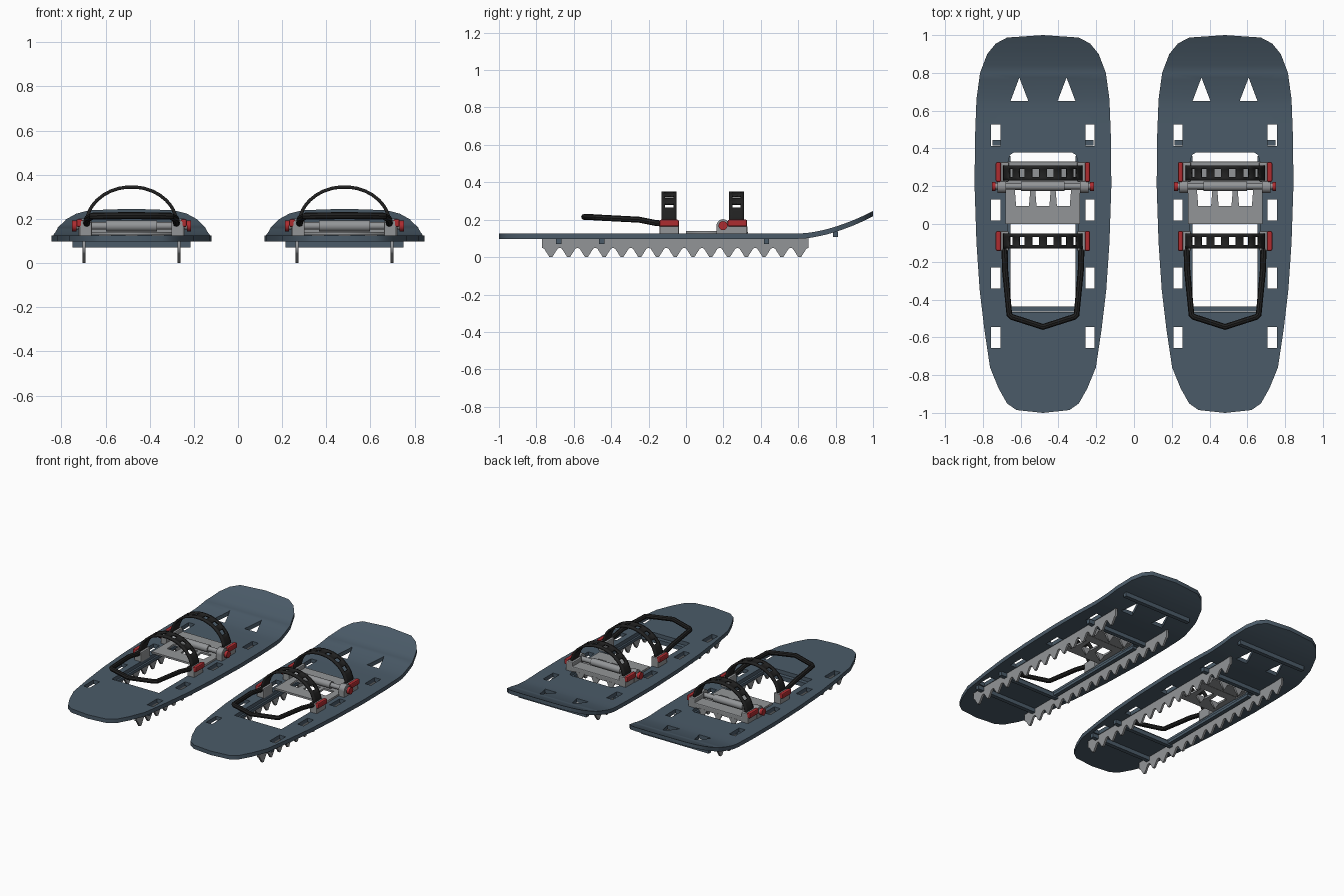
import bpy, bmesh, math
from mathutils import Matrix, Vector

cube = bpy.data.objects.get("Cube")
if cube:
    bpy.data.objects.remove(cube, do_unlink=True)


def material(name, rgb):
    m = bpy.data.materials.new(name)
    m.use_nodes = True
    m.diffuse_color = (*rgb, 1)
    m.node_tree.nodes["Principled BSDF"].inputs["Base Color"].default_value = (*rgb, 1)
    return m


SLATE = material("slate blue", (0.07, 0.105, 0.14))
GREY = material("metal grey", (0.29, 0.30, 0.31))
BLACK = material("rubber black", (0.015, 0.015, 0.015))
RED = material("buckle red", (0.42, 0.025, 0.03))

DECK_LOW, DECK_TOP = 0.098, 0.126
SIDES = (("right", -1), ("left", 1))
parts, smooth_parts = [], []


def add(name, mesh, mat, smooth=False):
    mesh.materials.clear()
    mesh.materials.append(mat)
    ob = bpy.data.objects.new(name, mesh)
    bpy.context.collection.objects.link(ob)
    parts.append(ob)
    if smooth:
        smooth_parts.append(ob)
    return ob


def from_bmesh(name, bm, mat, smooth=False):
    bmesh.ops.recalc_face_normals(bm, faces=bm.faces)
    mesh = bpy.data.meshes.new(name)
    bm.to_mesh(mesh)
    bm.free()
    return add(name, mesh, mat, smooth)


def curve_mesh(curve):
    ob = bpy.data.objects.new("curve_helper", curve)
    bpy.context.collection.objects.link(ob)
    graph = bpy.context.evaluated_depsgraph_get()
    mesh = bpy.data.meshes.new_from_object(ob.evaluated_get(graph))
    bpy.data.objects.remove(ob, do_unlink=True)
    return mesh


def sheet(loops, low, high):
    """Extruded flat outline; loops after the first become holes."""
    curve = bpy.data.curves.new("outline", "CURVE")
    curve.dimensions, curve.fill_mode = "2D", "BOTH"
    curve.extrude = (high - low) / 2
    for loop in loops:
        sp = curve.splines.new("POLY")
        sp.points.add(len(loop) - 1)
        for p, (u, v) in zip(sp.points, loop):
            p.co = (u, v, 0, 1)
        sp.use_cyclic_u = True
    bm = bmesh.new()
    bm.from_mesh(curve_mesh(curve))
    bmesh.ops.remove_doubles(bm, verts=bm.verts, dist=1e-5)
    bmesh.ops.translate(bm, verts=bm.verts, vec=(0, 0, (low + high) / 2))
    return bm


def box(name, x, y, z, mat, bevel=0.0):
    bm = bmesh.new()
    bmesh.ops.create_cube(bm, size=1)
    for v in bm.verts:
        v.co = [(a + b) / 2 + c * (b - a) for c, (a, b) in zip(v.co, (x, y, z))]
    if bevel:
        bmesh.ops.bevel(bm, geom=bm.edges, offset=bevel, segments=2,
                        profile=0.5, affect="EDGES")
    return from_bmesh(name, bm, mat)


def rod(name, x0, x1, y, z, r, mat):
    bm = bmesh.new()
    bmesh.ops.create_cone(bm, cap_ends=True, segments=20, radius1=r, radius2=r,
                          depth=abs(x1 - x0))
    turn = Matrix.Translation(((x0 + x1) / 2, y, z)) @ Matrix.Rotation(math.pi / 2, 4, "Y")
    bmesh.ops.transform(bm, matrix=turn, verts=bm.verts)
    return from_bmesh(name, bm, mat, True)


def rect(x0, x1, y0, y1):
    return [(x0, y0), (x1, y0), (x1, y1), (x0, y1)]


def span(s, a, b):
    return tuple(sorted((s * a, s * b)))


def mirrored(half):
    return half + [(-x, y) for x, y in reversed(half) if x > 0]


def lift(y):
    return 0.12 * (max(0, y - 0.6) / 0.4) ** 1.7


# Deck: outline, binding opening, lashing slots, toe triangles, upturned nose
outline = mirrored([(0, -1), (0.14, -0.985), (0.19, -0.95), (0.235, -0.87), (0.28, -0.76),
                    (0.31, -0.56), (0.335, -0.35), (0.352, -0.1), (0.362, 0.2), (0.36, 0.45),
                    (0.352, 0.66), (0.333, 0.8), (0.295, 0.9), (0.25, 0.955), (0.19, 0.987), (0, 1)])
opening = mirrored([(0.185, -0.465), (0.185, 0.33), (0.175, 0.365), (0.155, 0.378)])
holes = [opening]
for _, s in SIDES:
    for y in (0.47, 0.075, -0.285, -0.6):
        holes.append(rect(*span(s, 0.226, 0.274), y - 0.056, y + 0.056))
    holes.append([(s * 0.077, 0.65), (s * 0.172, 0.65), (s * 0.125, 0.775)])
deck = sheet([outline] + holes, DECK_LOW, DECK_TOP)
for i in range(10):
    bmesh.ops.bisect_plane(deck, geom=deck.verts[:] + deck.edges[:] + deck.faces[:],
                           plane_co=(0, 0.6 + 0.04 * i, 0), plane_no=(0, 1, 0))
for v in deck.verts:
    v.co.z += lift(v.co.y)
from_bmesh("deck", deck, SLATE, True)

# Stiffening ribs under the deck
for i, y in enumerate((-0.68, -0.45, 0.43, 0.8)):
    z = lift(y)
    box(f"cross_rib_{i + 1}", (-0.267, 0.267), (y - 0.014, y + 0.014),
        (0.07 + z, 0.1 + z), SLATE)

# Toothed traction rails, side ribs
teeth, y0, y1 = 15, -0.77, 0.655
pitch = (y1 - y0) / teeth
profile = [(y1, DECK_LOW + 0.005), (y0, DECK_LOW + 0.005)]
for i in range(teeth):
    c = y0 + pitch * (i + 0.5)
    profile += [(c + d * pitch, z) for d, z in
                ((-0.5, 0.05), (-0.38, 0.045), (-0.08, 0), (0.08, 0), (0.38, 0.045))]
profile.append((y1, 0.05))
for side, s in SIDES:
    bm = sheet([profile], s * 0.215 - 0.007, s * 0.215 + 0.007)
    for v in bm.verts:
        v.co = Vector((v.co.z, v.co.x, v.co.y))
    from_bmesh(f"{side}_traction_rail", bm, GREY)
    box(f"{side}_side_rib", span(s, 0.172, 0.2), (-0.45, 0.36), (0.08, 0.1), SLATE)

# Pivoting foot plate with cut-outs and downward toe claws
cuts = [[(x - w, 0.095), (x + w, 0.095), (x + w * 1.2, 0.18), (x - w * 1.2, 0.18)]
        for x, w in ((-0.108, 0.034), (0, 0.034), (0.108, 0.034))]
from_bmesh("foot_plate", sheet([rect(-0.197, 0.197, 0, 0.24)] + cuts, 0.127, 0.14), GREY)
for i, x in enumerate((-0.12, 0, 0.12)):
    for place, y, drop in (("toe", 0.325, 0.075), ("ball", 0.09, 0.085)):
        bm = sheet([[(x - 0.035, 0.135), (x, drop), (x + 0.035, 0.135)]], -0.006, 0.006)
        for v in bm.verts:
            v.co = Vector((v.co.x, y - v.co.z, v.co.y))
        from_bmesh(f"{place}_claw_{i + 1}", bm, GREY)

# Axle across the front binding
rod("axle", -0.255, 0.255, 0.2, 0.168, 0.017, GREY)
rod("axle_sleeve", -0.115, 0.115, 0.2, 0.168, 0.025, GREY)
for side, s in SIDES:
    rod(f"{side}_axle_cap", s * 0.25, s * 0.27, 0.198, 0.168, 0.024, RED)
    box(f"{side}_axle_bracket", span(s, 0.195, 0.24), (0.163, 0.233), (0.12, 0.17), GREY)
    rod(f"{side}_axle_lug", s * 0.195, s * 0.24, 0.198, 0.168, 0.035, GREY)
box("front_binding_bar", (-0.19, 0.19), (0.238, 0.33), (0.127, 0.165), GREY, 0.006)


def strap(name, y, w=0.04):
    """Arched band with a row of six open windows."""
    angles = [0, 12, 23]
    for k in range(6):
        c = 35 + 22 * k
        angles += [c - 5, c + 5]
    angles += [157, 168, 180]
    bm = bmesh.new()
    rows = []
    for a in map(math.radians, angles):
        x, z = 0.205 * math.cos(a), 0.175 + 0.17 * math.sin(a)
        rows.append([bm.verts.new((x, y + d, z)) for d in (-w, -w * 0.55, w * 0.55, w)])
    for i in range(len(rows) - 1):
        window = 3 <= i <= 13 and i % 2 == 1
        for j in range(3):
            if not (window and j == 1):
                bm.faces.new((rows[i][j], rows[i + 1][j], rows[i + 1][j + 1], rows[i][j + 1]))
    ob = from_bmesh(name, bm, BLACK, True)
    mod = ob.modifiers.new("thickness", "SOLIDIFY")
    mod.thickness, mod.offset = 0.015, 0


# Straps with their posts and buckles
for place, y in (("front", 0.275), ("rear", -0.09)):
    strap(f"{place}_strap", y - (0.005 if place == "front" else 0))
    for side, s in SIDES:
        box(f"{side}_{place}_post", span(s, 0.18, 0.236), (y - 0.052, y + 0.052),
            (0.12, 0.192), GREY, 0.006)
        box(f"{side}_{place}_buckle", span(s, 0.222, 0.25), (y - 0.052, y + 0.052),
            (0.163, 0.2), RED, 0.008)

# Heel bail wire
half = [(0.203, -0.1, 0.178), (0.203, -0.16, 0.182), (0.2, -0.25, 0.2),
        (0.178, -0.48, 0.212), (0.165, -0.492, 0.213)]
path = half + [(0, -0.545, 0.215)] + [(-x, y, z) for x, y, z in reversed(half)]
wire = bpy.data.curves.new("bail_path", "CURVE")
wire.dimensions, wire.bevel_depth, wire.bevel_resolution = "3D", 0.016, 2
wire.use_fill_caps = True
spline = wire.splines.new("POLY")
spline.points.add(len(path) - 1)
for p, co in zip(spline.points, path):
    p.co = (*co, 1)
add("heel_bail", curve_mesh(wire), BLACK, True)

# Smooth the rounded parts
bpy.ops.object.select_all(action="DESELECT")
for ob in smooth_parts:
    ob.select_set(True)
bpy.context.view_layer.objects.active = smooth_parts[0]
bpy.ops.object.shade_smooth_by_angle(angle=math.radians(35))
bpy.ops.object.select_all(action="DESELECT")

# Place the finished shoe on the right and a matching copy on the left
for ob in list(parts):
    twin = ob.copy()
    bpy.context.collection.objects.link(twin)
    base = ob.name
    ob.name, twin.name = base + "_of_right_shoe", base + "_of_left_shoe"
    ob.location.x, twin.location.x = -0.482, 0.482
